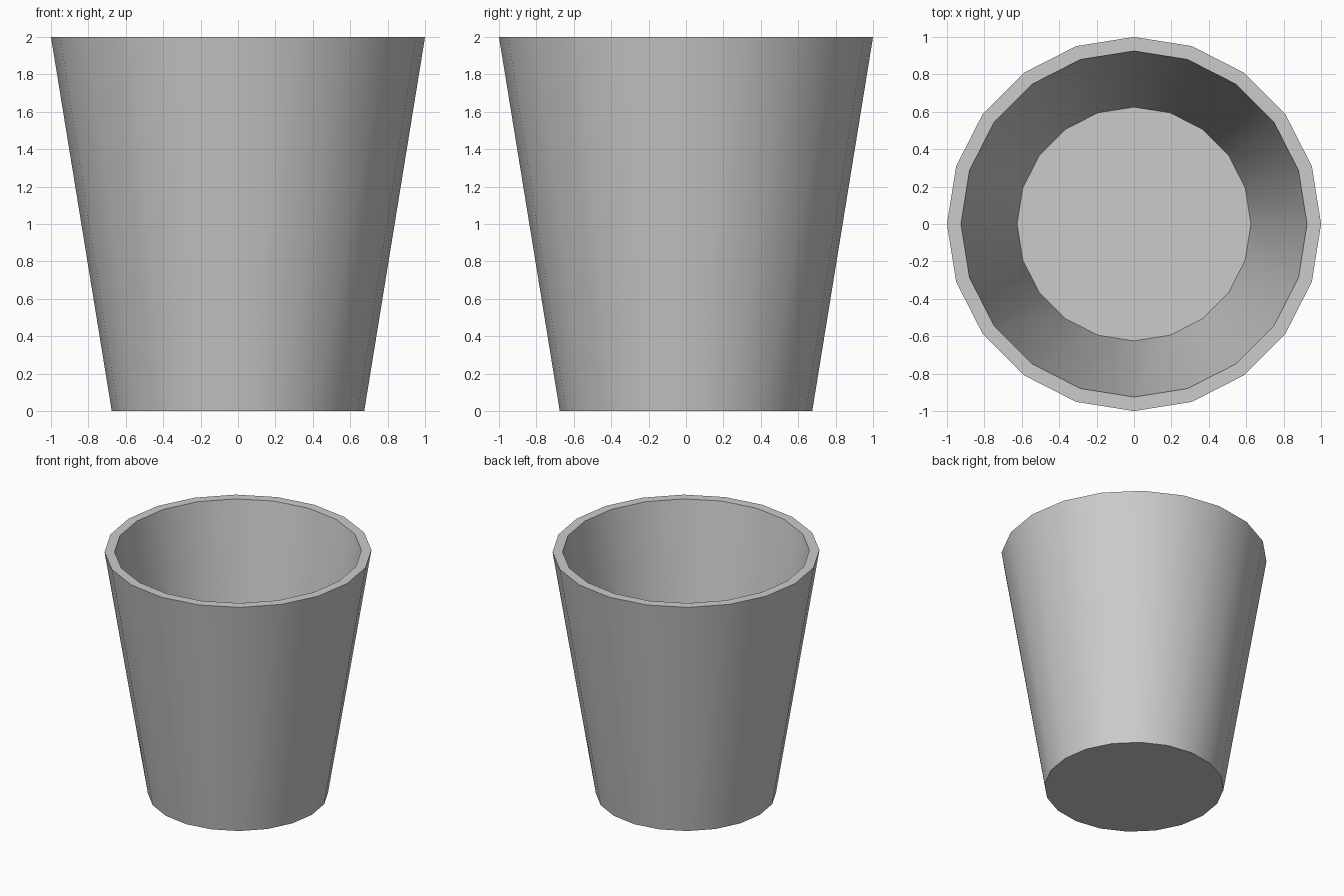
import bpy, bmesh
from math import cos, sin, tau

if "Cube" in bpy.data.objects:
    bpy.data.objects.remove(bpy.data.objects["Cube"])

SIDES = 20
# Profile (radius, height): outer base, outer rim, inner rim, inner floor
PROFILE = [(0.675, 0.0), (1.0, 2.0), (0.925, 2.0), (0.625, 0.15)]

bm = bmesh.new()
rings = [[bm.verts.new((r * cos(tau * i / SIDES), r * sin(tau * i / SIDES), z))
          for i in range(SIDES)] for r, z in PROFILE]

# Outer wall, rim and inner wall
for low, high in zip(rings, rings[1:]):
    for i in range(SIDES):
        j = (i + 1) % SIDES
        bm.faces.new((low[i], low[j], high[j], high[i]))

# Underside and inner floor
bm.faces.new(rings[0][::-1])
bm.faces.new(rings[-1])
bmesh.ops.recalc_face_normals(bm, faces=bm.faces)

mesh = bpy.data.meshes.new("cup")
bm.to_mesh(mesh)
bm.free()
cup = bpy.data.objects.new("cup", mesh)
bpy.context.collection.objects.link(cup)

# Smooth walls with crisp rim and base
bpy.context.view_layer.objects.active = cup
cup.select_set(True)
bpy.ops.object.shade_smooth_by_angle()
